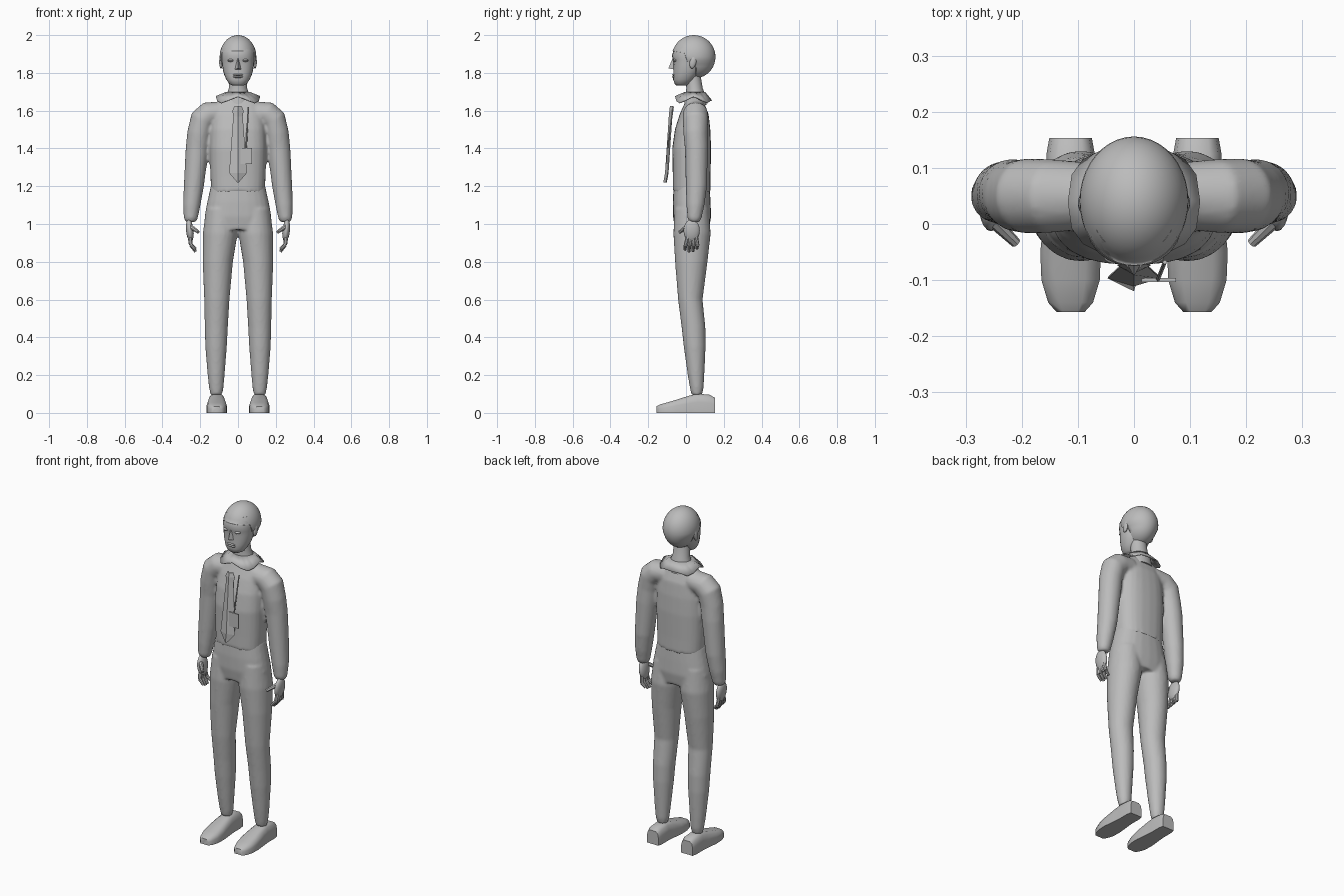
import bpy, bmesh, math
from mathutils import Vector, Matrix

old = bpy.data.objects.get("Cube")
if old:
    bpy.data.objects.remove(old)

grey = bpy.data.materials.new("plain_grey")
grey.use_nodes = True
GREY = (0.5, 0.5, 0.5, 1)
grey.diffuse_color = GREY
grey.node_tree.nodes["Principled BSDF"].inputs["Base Color"].default_value = GREY


def finish(name, bm, angle=40):
    """Turn a bmesh into a shaded object."""
    bmesh.ops.recalc_face_normals(bm, faces=bm.faces[:])
    mesh = bpy.data.meshes.new(name)
    bm.to_mesh(mesh)
    bm.free()
    mesh.materials.append(grey)
    if angle:
        mesh.shade_smooth()
        mesh.set_sharp_from_angle(angle=math.radians(angle))
    ob = bpy.data.objects.new(name, mesh)
    bpy.context.collection.objects.link(ob)
    return ob


def oval(x, y, z, rx, ry, tilt=0, power=1.0, n=24):
    """Oval section; tilt leans it in the xz plane, power < 1 squares it."""
    t = math.radians(tilt)
    ring = []
    for i in range(n):
        a = math.tau * i / n
        c, s = math.cos(a), math.sin(a)
        u = math.copysign(abs(c) ** power, c) * rx
        v = math.copysign(abs(s) ** power, s) * ry
        ring.append(Vector((x + u * math.cos(t), y + v, z + u * math.sin(t))))
    return ring


def loft(bm, rings, side=1, cap=True):
    rows = [[bm.verts.new((p.x * side, p.y, p.z)) for p in r] for r in rings]
    for a, b in zip(rows, rows[1:]):
        for i in range(len(a)):
            j = (i + 1) % len(a)
            bm.faces.new((a[i], a[j], b[j], b[i]))
    if cap:
        bm.faces.new(rows[0])
        bm.faces.new(rows[-1])


def ball(bm, centre, size, rot=None, seg=20):
    m = Matrix.Translation(centre) @ (rot or Matrix()) @ Matrix.Diagonal((*size, 1))
    return bmesh.ops.create_uvsphere(bm, u_segments=seg, v_segments=seg // 2, radius=1, matrix=m)["verts"]


def rod(bm, p, q, r1, r2, seg=8):
    p, q = Vector(p), Vector(q)
    d = q - p
    m = Matrix.Translation((p + q) / 2) @ d.to_track_quat('Z', 'Y').to_matrix().to_4x4()
    bmesh.ops.create_cone(bm, cap_ends=True, segments=seg, radius1=r1, radius2=r2, depth=d.length, matrix=m)


def blend(ob, voxel, rounds):
    """Fuse overlapping volumes into one soft surface."""
    r = ob.modifiers.new("fuse", 'REMESH')
    r.mode, r.voxel_size, r.use_smooth_shade = 'VOXEL', voxel, True
    s = ob.modifiers.new("soften", 'SMOOTH')
    s.factor, s.iterations = 0.5, rounds


# Shirt: torso and sleeves
bm = bmesh.new()
loft(bm, [oval(0, y, z, rx, ry, 0, 0.8) for z, y, rx, ry in (
    (1.17, .03, .142, .1), (1.25, .03, .146, .1), (1.4, .03, .15, .103), (1.5, .035, .146, .094),
    (1.58, .043, .135, .077), (1.64, .045, .115, .052), (1.67, .045, .07, .04))])
for side in (-1, 1):
    loft(bm, [oval(*s) for s in (
        (.08, .05, 1.59, .06, .06, 85), (.15, .05, 1.585, .066, .066, 60), (.19, .05, 1.55, .067, .067, 35),
        (.206, .05, 1.48, .063, .064, 12), (.216, .055, 1.4, .061, .061, 5), (.234, .055, 1.2, .053, .056, 5),
        (.245, .05, 1.1, .046, .048, 4), (.25, .045, 1.03, .037, .037), (.25, .045, 1.01, .026, .026))], side)
blend(finish("shirt", bm), 0.009, 3)

# Trousers: hips and two legs
bm = bmesh.new()
loft(bm, [oval(0, y, z, rx, ry, 0, 0.85) for z, y, rx, ry in (
    (1.21, .03, .142, .095), (1.12, .03, .162, .1), (1.04, .032, .177, .101), (.97, .032, .17, .09))])
for side in (-1, 1):
    loft(bm, [oval(*s) for s in (
        (.09, .03, 1.08, .08, .09), (.094, .032, .95, .092, .099), (.107, .028, .8, .08, .086),
        (.112, .023, .6, .067, .065), (.115, .04, .45, .061, .063), (.116, .046, .35, .057, .058),
        (.116, .053, .2, .045, .044), (.115, .057, .13, .038, .036), (.115, .057, .095, .03, .028))], side)
blend(finish("trousers", bm), 0.009, 3)

# Shoes
OUTLINE = ((-1, 0), (1, 0), (1, .55), (.86, .85), (.5, 1), (-.5, 1), (-.86, .85), (-1, .55))
for side, name in ((1, "left"), (-1, "right")):
    bm = bmesh.new()
    loft(bm, [[Vector((.113 + w * u, y, h * v)) for u, v in OUTLINE] for y, w, h in (
        (.153, .038, .08), (.125, .043, .096), (.06, .043, .102), (.02, .047, .092), (-.05, .054, .07),
        (-.1, .052, .055), (-.14, .04, .044), (-.157, .025, .034))], side)
    finish(name + "_shoe", bm, 50)

    # Hands with fingers and thumb
    bm = bmesh.new()
    ball(bm, (.255 * side, .03, .965), (.02, .043, .06), Matrix.Rotation(.1 * side, 4, 'Y'))
    for k in range(4):
        y, drop = -.002 + k * .021, (.01, 0, .002, .016)[k]
        mid = (.25 * side, y, .89)
        rod(bm, (.256 * side, .01 + k * .014, .94), mid, .011, .01)
        rod(bm, mid, (.225 * side, y - .003, .853 + drop), .01, .007)
    rod(bm, (.25 * side, .005, .985), (.21 * side, -.034, .957), .013, .009)
    finish(name + "_hand", bm)

# Neck
bm = bmesh.new()
loft(bm, [oval(0, y, z, rx, ry) for z, y, rx, ry in (
    (1.63, .05, .075, .06), (1.68, .05, .062, .054), (1.72, .045, .048, .043), (1.79, .035, .045, .042))])
finish("neck", bm)

# Collar: flared band with pointed hem
bm = bmesh.new()
hem = oval(0, .04, 1.655, .118, .098, 0, .75, 16)
for i, p in enumerate(hem):
    p.z += .022 if i in (0, 8, 12) else (-.012 if i in (2, 6, 10, 14) else 0)
loft(bm, [oval(0, .048, 1.7, .06, .053, 0, 1, 16), hem], cap=False)
collar = finish("collar", bm, 30)
thick = collar.modifiers.new("cloth", 'SOLIDIFY')
thick.thickness = .006

# Head: skull and jaw, with the features
bm = bmesh.new()
loft(bm, [oval(0, y, z, rx, ry, 0, .9) for z, y, rx, ry in (
    (1.733, -.02, .03, .03), (1.742, -.018, .047, .042), (1.765, -.01, .062, .058), (1.79, 0, .073, .067),
    (1.815, .006, .08, .073), (1.845, .01, .084, .076), (1.87, .014, .086, .082), (1.89, .017, .088, .092),
    (1.92, .024, .086, .09), (1.95, .03, .075, .08))])
finish("head", bm, 60)

bm = bmesh.new()
nose = [Vector(p) for p in ((0, -.068, 1.885), (-.018, -.062, 1.818), (.018, -.062, 1.818), (0, -.093, 1.824))]
v = [bm.verts.new(p) for p in nose]
for f in ((0, 1, 3), (0, 3, 2), (1, 2, 3), (0, 2, 1)):
    bm.faces.new([v[i] for i in f])
finish("nose", bm, 0)

bm = bmesh.new()
for z, r in ((1.79, .008), (1.779, .009)):
    ball(bm, (0, -.062, z), (.028, .012, r * .75), seg=12)
finish("lips", bm)
bm = bmesh.new()
for side in (-1, 1):
    ball(bm, (.037 * side, -.055, 1.866), (.018, .016, .008), seg=12)
finish("eyes", bm)
bm = bmesh.new()
for side in (-1, 1):
    ball(bm, (.09 * side, .037, 1.858), (.01, .018, .036), Matrix.Rotation(-.2, 4, 'X'), 14)
finish("ears", bm)

# Hair: rounded cap lifted clear of the face, with sideburns
bm = bmesh.new()
for p in ball(bm, (0, .041, 1.885), (.097, .115, .115), seg=40):
    c = p.co
    if c.y < .045:
        c.z = max(c.z, 1.905 + .012 * math.cos(c.x * 16) if c.y < .005 else 1.86)
    elif c.z < 1.86:
        c.x *= .93
finish("hair", bm, 50)

# Tie: ridged strip hanging in front of the chest
bm = bmesh.new()
rows = []
for z, w, y in ((1.625, .018, -.077), (1.6, .03, -.08), (1.57, .025, -.083), (1.27, .047, -.103), (1.22, .004, -.112)):
    rows.append([bm.verts.new((x, yy, z)) for x, yy in ((-w, y + .006), (0, y - .008), (w, y + .006))])
for a, b in zip(rows, rows[1:]):
    for i in (0, 1):
        bm.faces.new((a[i], a[i + 1], b[i + 1], b[i]))
tie = finish("tie", bm, 0)
thick = tie.modifiers.new("cloth", 'SOLIDIFY')
thick.thickness = .005

# Badge on its strap
bm = bmesh.new()
rod(bm, (.055, -.068, 1.62), (.043, -.098, 1.4), .004, .004, 6)
finish("badge_strap", bm)
bm = bmesh.new()
bmesh.ops.create_cube(bm, size=1, matrix=Matrix.Translation((.044, -.1, 1.36)) @ Matrix.Diagonal((.062, .007, .085, 1)))
finish("badge", bm, 0)
